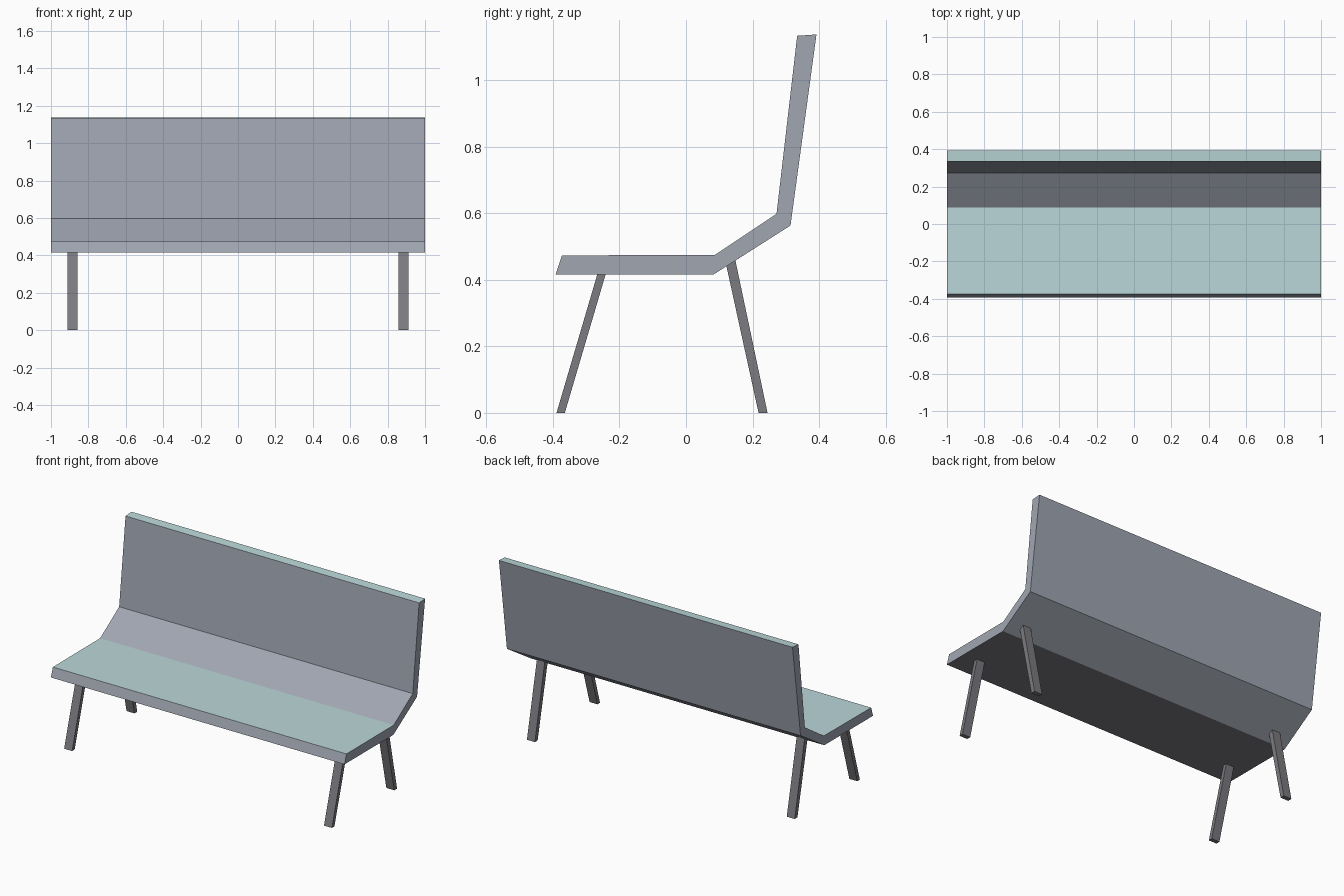
import bpy, bmesh

if "Cube" in bpy.data.objects:
    bpy.data.objects.remove(bpy.data.objects["Cube"])


def material(name, rgb):
    mat = bpy.data.materials.new(name)
    mat.diffuse_color = (*rgb, 1)
    mat.use_nodes = True
    mat.node_tree.nodes["Principled BSDF"].inputs["Base Color"].default_value = mat.diffuse_color
    return mat


def extrude_profile(name, profile, x0, x1, mats):
    """Extrude a closed (y, z) outline along x."""
    bm = bmesh.new()
    face = bm.faces.new([bm.verts.new((x0, y, z)) for y, z in profile])
    out = bmesh.ops.extrude_face_region(bm, geom=[face])
    moved = [v for v in out["geom"] if isinstance(v, bmesh.types.BMVert)]
    bmesh.ops.translate(bm, verts=moved, vec=(x1 - x0, 0, 0))
    bmesh.ops.recalc_face_normals(bm, faces=bm.faces)
    mesh = bpy.data.meshes.new(name)
    bm.to_mesh(mesh)
    bm.free()
    for mat in mats:
        mesh.materials.append(mat)
    obj = bpy.data.objects.new(name, mesh)
    bpy.context.collection.objects.link(obj)
    return obj


blue_grey = material("blue_grey", (0.35, 0.38, 0.44))
teal = material("teal", (0.49, 0.68, 0.69))
dark = material("dark_grey", (0.20, 0.20, 0.22))

# Seat and backrest: one bent board, teal on top, dark underneath
shell = extrude_profile("seat_and_backrest", [
    (-0.392, 0.416), (0.083, 0.416), (0.314, 0.563), (0.392, 1.137),
    (0.334, 1.133), (0.272, 0.598), (0.087, 0.475), (-0.373, 0.473)],
    -1, 1, [blue_grey, teal, dark])
for poly in shell.data.polygons:
    if poly.normal.z > 0.9:
        poly.material_index = 1
    elif poly.normal.z < -0.9:
        poly.material_index = 2

# Splayed legs, tops cut to meet the underside of the board
legs = {
    "front_leg": [(-0.389, 0), (-0.364, 0), (-0.241, 0.418), (-0.266, 0.418)],
    "rear_leg": [(0.218, 0), (0.245, 0), (0.148, 0.460), (0.121, 0.443)],
}
for name, profile in legs.items():
    for side, x in (("left", -0.885), ("right", 0.885)):
        extrude_profile(f"{name}_{side}", profile, x - 0.027, x + 0.027, [dark])
